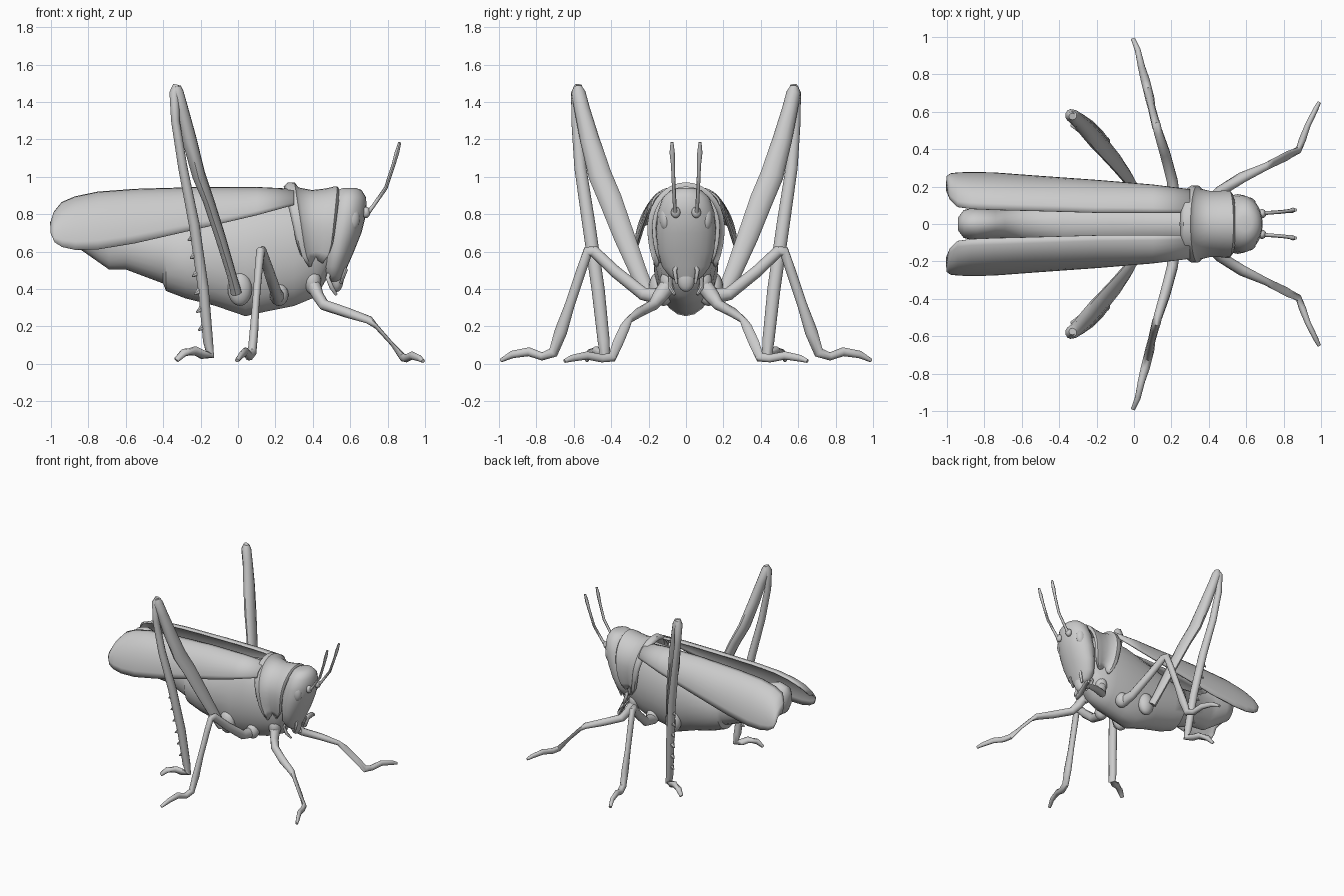
import bpy, bmesh, math
from mathutils import Vector


def finish(name, bm, mirror=False, thick=0, angle=45):
    bmesh.ops.recalc_face_normals(bm, faces=bm.faces)
    me = bpy.data.meshes.new(name)
    bm.to_mesh(me)
    bm.free()
    ob = bpy.data.objects.new(name, me)
    bpy.context.collection.objects.link(ob)
    bpy.ops.object.select_all(action='DESELECT')
    ob.select_set(True)
    bpy.context.view_layer.objects.active = ob
    bpy.ops.object.shade_smooth_by_angle(angle=math.radians(angle))
    if thick:
        m = ob.modifiers.new("Thickness", 'SOLIDIFY')
        m.thickness = thick
        m.offset = 0
    if mirror:
        m = ob.modifiers.new("Mirror", 'MIRROR')
        m.use_axis = (False, True, False)
        m.use_mirror_merge = False
    return ob


def loft(bm, rings, closed=True, caps=True):
    vs = [[bm.verts.new(p) for p in r] for r in rings]
    n = len(vs[0])
    for a, b in zip(vs, vs[1:]):
        for i in range(n if closed else n - 1):
            j = (i + 1) % n
            bm.faces.new((a[i], a[j], b[j], b[i]))
    if caps:
        bm.faces.new(vs[0])
        bm.faces.new(vs[-1])


def tube(bm, pts, n=10):
    # each point: x, y, z, half width across, half depth along x
    P = [Vector(p[:3]) for p in pts]
    rings = []
    for i, p in enumerate(pts):
        t = Vector()
        if i > 0:
            t += (P[i] - P[i - 1]).normalized()
        if i < len(P) - 1:
            t += (P[i + 1] - P[i]).normalized()
        t.normalize()
        u = t.cross(Vector((1, 0, 0))).normalized()
        v = t.cross(u)
        rings.append([P[i] + u * p[3] * math.cos(a) + v * p[-1] * math.sin(a)
                      for a in (2 * math.pi * k / n for k in range(n))])
    loft(bm, rings)


def blob(bm, c, r):
    g = bmesh.ops.create_uvsphere(bm, u_segments=16, v_segments=10, radius=1)
    for v in g['verts']:
        v.co = Vector([c[i] + v.co[i] * r[i] for i in range(3)])


def circle(n=24):
    return [(math.cos(2 * math.pi * k / n), math.sin(2 * math.pi * k / n)) for k in range(n)]


# Thorax and abdomen: x, bottom, top, half width
body = [(.50, .50, .86, .11), (.42, .36, .88, .15), (.30, .31, .91, .17), (.15, .28, .90, .175),
        (.04, .255, .87, .175), (-.12, .31, .82, .17), (-.28, .35, .77, .16), (-.385, .39, .76, .15),
        (-.40, .43, .75, .135), (-.60, .505, .77, .11), (-.69, .505, .82, .085), (-.74, .54, .86, .08),
        (-.84, .61, .89, .09), (-.91, .66, .87, .075), (-.94, .72, .82, .035)]
bm = bmesh.new()
loft(bm, [[(x, w * c, (a + b) / 2 + (b - a) / 2 * s) for c, s in circle()] for x, a, b, w in body])
finish("body", bm)

# Head: z, back x, front x, half width
head = [(.94, .56, .63, .04), (.93, .53, .66, .08), (.89, .495, .685, .125), (.81, .47, .688, .152),
        (.70, .45, .66, .16), (.60, .45, .62, .15), (.52, .45, .585, .128), (.47, .46, .565, .09), (.44, .48, .55, .05)]
bm = bmesh.new()
loft(bm, [[((a + b) / 2 + (b - a) / 2 * c, w * s, z) for c, s in circle()] for z, a, b, w in head])
finish("head", bm)

# Eyes, nearly flush with the head
bm = bmesh.new()
blob(bm, (.61, .108, .78), (.042, .035, .07))
finish("eye", bm, True)

# Pronotum saddle with raised ridges: fraction, radius offset
bm = bmesh.new()
rings = []
for f, d in [(0, -.01), (.06, .01), (.17, .012), (.24, -.015), (.5, -.03), (.75, -.022), (.9, -.012), (.96, -.01), (1, -.03)]:
    ring = []
    for k in range(25):
        a = math.radians(-128 + 256 * k / 24)
        low = (1 - math.cos(a)) / 1.62
        x0, x1 = .25 + .08 * low, .54 - .04 * low
        half = (x1 - x0) / 2 * math.sqrt(1 - .8 * low ** 8)
        w = .195 - .015 * f + d * .6
        ring.append(((x0 + x1) / 2 + half * (2 * f - 1), w * math.sin(a),
                     .73 + (.222 + d) * math.cos(a) * (1 if abs(a) < 1.57 else 1.45)))
    rings.append(ring)
loft(bm, rings, closed=False, caps=False)
finish("pronotum", bm, thick=.015)

# Wings: x, top z, bottom z, inner y, outer y
wing = [(.30, .93, .85, .06, .18), (.10, .94, .795, .06, .205), (-.20, .94, .725, .06, .23), (-.55, .93, .645, .07, .255),
        (-.75, .915, .612, .075, .27), (-.87, .89, .61, .08, .272), (-.94, .86, .625, .09, .27),
        (-.98, .81, .65, .13, .265), (-1.0, .75, .70, .18, .25)]
bm = bmesh.new()
rings = []
for x, zt, zb, yi, yo in wing:
    rings.append([(x, yi + (yo - yi) * math.sin(a) ** .95, zb + (zt - zb) * math.cos(a))
                  for a in (math.pi / 2 * k / 10 for k in range(11))])
loft(bm, rings, closed=False, caps=False)
finish("wing", bm, True, thick=.012)

# Hind legs: femur, tibia with foot, spines
bm = bmesh.new()
tube(bm, [(-.01, .20, .38, .035, .03), (-.035, .25, .48, .045, .025), (-.095, .33, .68, .056, .028), (-.16, .405, .88, .062, .03),
          (-.21, .46, 1.01, .062, .036), (-.26, .515, 1.2, .052, .04), (-.30, .555, 1.36, .042, .036),
          (-.325, .575, 1.45, .038, .036), (-.33, .58, 1.485, .022, .025)])
finish("hind_femur", bm, True)
bm = bmesh.new()
tube(bm, [(-.33, .575, 1.492, .018, .018), (-.34, .58, 1.45, .034, .028), (-.335, .585, 1.3, .028, .024), (-.295, .565, 1.05, .032, .026),
          (-.235, .52, .75, .035, .03), (-.185, .47, .4, .035, .03), (-.16, .44, .12, .032, .028), (-.15, .435, .05, .03, .028),
          (-.19, .455, .05, .025, .025), (-.23, .48, .07, .025, .025), (-.29, .51, .06, .022, .022), (-.33, .53, .02, .01, .015)])
for k in range(6):
    f = k / 5
    x, y, z = -.235 + .055 * f, .51 - .06 * f, .68 - .48 * f
    tube(bm, [(x, y, z, .022, .022), (x - .032, y + .01, z - .02, .004, .004)], 6)
finish("hind_tibia", bm, True)

# Middle legs
bm = bmesh.new()
tube(bm, [(.21, .13, .36, .045, .04), (.205, .23, .375, .035, .03), (.165, .38, .495, .032, .028), (.13, .49, .60, .032, .024),
          (.12, .525, .60, .03, .024), (.11, .56, .50, .026, .022), (.095, .62, .32, .026, .02), (.085, .67, .17, .034, .024),
          (.075, .71, .06, .028, .024), (.06, .77, .04, .022, .025), (.04, .84, .065, .024, .02),
          (.02, .93, .05, .02, .016), (-.005, .99, .018, .01, .012)])
finish("middle_leg", bm, True)

# Front legs
bm = bmesh.new()
tube(bm, [(.40, .09, .43, .045, .04), (.43, .14, .36, .04, .03), (.46, .175, .315, .03, .03), (.58, .25, .275, .026, .03),
          (.70, .305, .235, .018, .024), (.74, .325, .20, .026, .01), (.82, .365, .11, .028, .007), (.88, .395, .035, .026, .016),
          (.90, .45, .03, .022, .02), (.93, .53, .045, .022, .016), (.97, .61, .03, .018, .014), (.99, .65, .015, .01, .01)])
finish("front_leg", bm, True)

# Leg sockets under the thorax
bm = bmesh.new()
blob(bm, (.01, .15, .40), (.065, .05, .09))
blob(bm, (.22, .12, .37), (.05, .05, .06))
blob(bm, (.40, .09, .44), (.045, .05, .07))
finish("leg_socket", bm, True)

# Antennae
bm = bmesh.new()
blob(bm, (.685, .055, .81), (.022, .025, .03))
tube(bm, [(.68, .055, .79, .014, .014), (.72, .06, .84, .01, .01), (.79, .065, .94, .01, .01), (.83, .07, 1.06, .01, .01),
          (.85, .074, 1.13, .014, .012), (.865, .075, 1.185, .008, .008)], 8)
finish("antenna", bm, True)

# Mouthparts and palps
bm = bmesh.new()
blob(bm, (.53, .0, .46), (.035, .05, .075))
finish("mouth", bm)
bm = bmesh.new()
tube(bm, [(.50, .05, .52, .015, .015), (.48, .085, .46, .012, .012), (.50, .085, .41, .012, .012), (.525, .06, .37, .008, .008)], 8)
tube(bm, [(.55, .04, .55, .015, .015), (.575, .06, .50, .012, .012), (.55, .05, .43, .008, .008)], 8)
finish("palp", bm, True)
